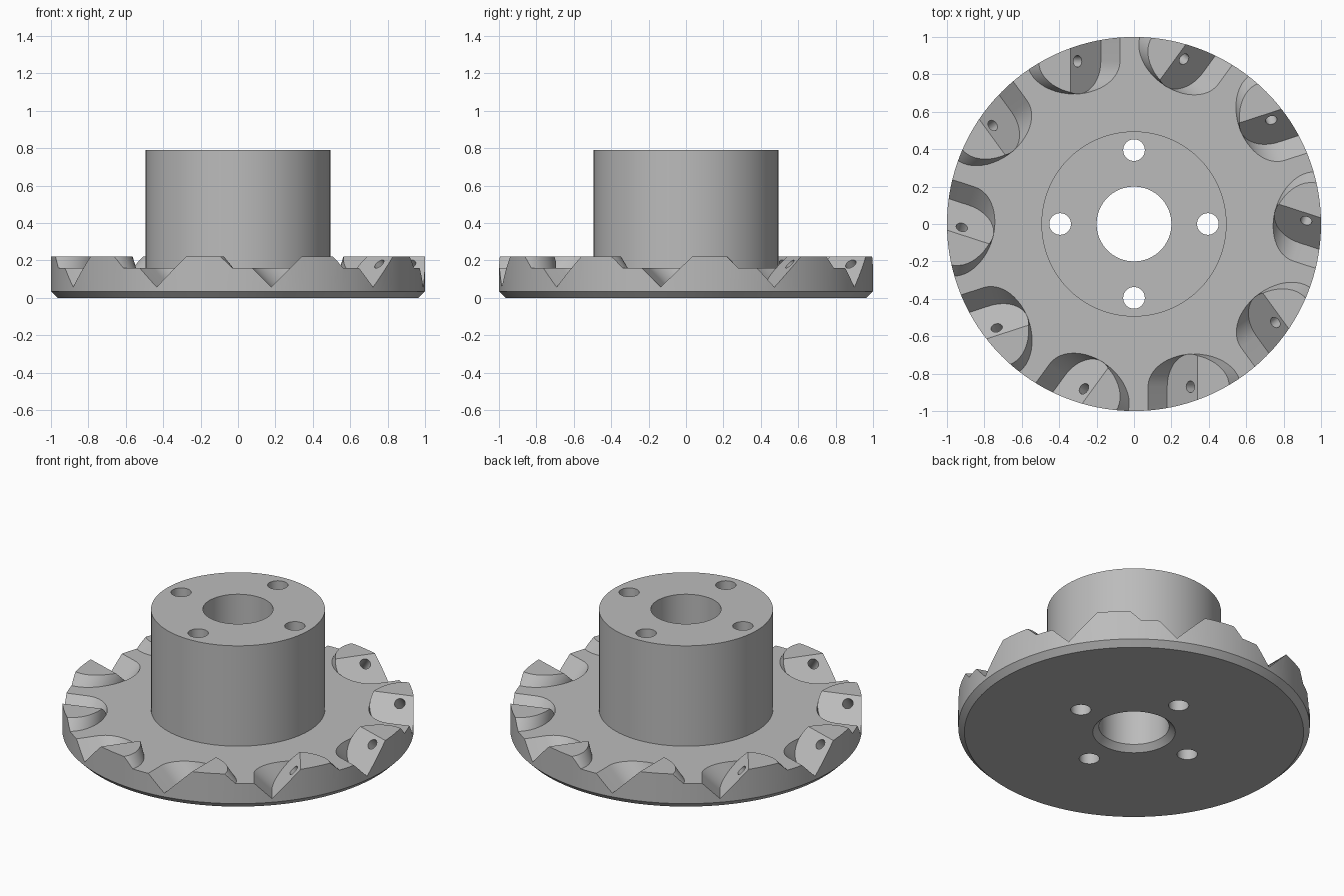
import bpy, bmesh
from math import pi, sin, cos, radians
from mathutils import Matrix, Vector

if "Cube" in bpy.data.objects:
    bpy.data.objects.remove(bpy.data.objects["Cube"], do_unlink=True)

steel = bpy.data.materials.new("grey steel")
steel.use_nodes = True
GREY = (0.5, 0.5, 0.5, 1)
steel.diffuse_color = GREY
steel.node_tree.nodes["Principled BSDF"].inputs["Base Color"].default_value = GREY

TEETH = 10
SEAT_SLOPE = radians(45)   # tilt of each insert seat
SEAT_OFFSET = -0.085       # seat plane along its own normal
SEAT_MID = 0.341           # seat centre line along the slope
SEAT_R = 0.175             # rounded inner end of seat
SEAT_Y = -0.87             # centre of rounded end


def make(name, bm):
    bmesh.ops.recalc_face_normals(bm, faces=bm.faces)
    mesh = bpy.data.meshes.new(name)
    bm.to_mesh(mesh)
    bm.free()
    mesh.materials.append(steel)
    obj = bpy.data.objects.new(name, mesh)
    bpy.context.collection.objects.link(obj)
    return obj


def lathe(name, profile, x=0, y=0, segs=96):
    """Solid of stacked rings from (radius, height) pairs."""
    bm = bmesh.new()
    rings = [[bm.verts.new((x + r * cos(2 * pi * i / segs), y + r * sin(2 * pi * i / segs), z))
              for i in range(segs)] for r, z in profile]
    for a, b in zip(rings, rings[1:]):
        for i in range(segs):
            j = (i + 1) % segs
            bm.faces.new((a[i], a[j], b[j], b[i]))
    bm.faces.new(rings[0])
    bm.faces.new(rings[-1])
    return make(name, bm)


def seat_prism(name, outline, low, high, turn):
    """Extrude an outline lying in the seat plane along the seat normal."""
    t = Vector((cos(SEAT_SLOPE), 0, sin(SEAT_SLOPE)))
    n = Vector((-sin(SEAT_SLOPE), 0, cos(SEAT_SLOPE)))
    rot = Matrix.Rotation(turn, 3, "Z")
    bm = bmesh.new()
    ends = [[bm.verts.new(rot @ (t * u + n * (SEAT_OFFSET + h) + Vector((0, v, 0))))
             for u, v in outline] for h in (low, high)]
    for i in range(len(outline)):
        j = (i + 1) % len(outline)
        bm.faces.new((ends[0][i], ends[0][j], ends[1][j], ends[1][i]))
    for end in ends:
        bm.faces.new(end)
    return make(name, bm)


def arc(radius, sweep, steps):
    return [(SEAT_MID + radius * cos(sweep * i / steps), SEAT_Y + radius * sin(sweep * i / steps))
            for i in range(steps + 1)]


def combine(target, tool, operation):
    """Apply a boolean and discard the tool."""
    mod = target.modifiers.new("bool", "BOOLEAN")
    mod.operation, mod.object, mod.solver = operation, tool, "EXACT"
    graph = bpy.context.evaluated_depsgraph_get()
    mesh = bpy.data.meshes.new_from_object(target.evaluated_get(graph))
    target.modifiers.clear()
    target.data = mesh
    bpy.data.objects.remove(tool, do_unlink=True)


# Oversized disc, trimmed to the rim later
body = lathe("cutter_body", [(1.15, -0.2), (1.15, 0.16)])

# Tooth bosses, then insert pockets, then screw holes
u_shape = arc(SEAT_R, pi, 24) + [(SEAT_MID - SEAT_R, -1.1), (SEAT_MID + SEAT_R, -1.1)]
screw = arc(0.031, 2 * pi, 24)[:-1]
steps = (("boss", u_shape, -0.3, 0, "UNION"),
         ("pocket", u_shape, 0, 0.28, "DIFFERENCE"),
         ("screw_hole", screw, -0.14, 0.1, "DIFFERENCE"))
for name, outline, low, high, operation in steps:
    for k in range(TEETH):
        combine(body, seat_prism(name, outline, low, high, 2 * pi * k / TEETH), operation)

# Trim to the chamfered rim and tooth height
combine(body, lathe("rim", [(0.965, 0), (1, 0.035), (1, 0.22)], segs=128), "INTERSECT")

# Hub, chamfered bore and bolt holes
combine(body, lathe("hub", [(0.495, 0.08), (0.495, 0.79)]), "UNION")
combine(body, lathe("bore", [(0.27, -0.035), (0.2, 0.035), (0.2, 0.9)], segs=64), "DIFFERENCE")
for k in range(4):
    a = k * pi / 2
    combine(body, lathe("bolt_hole", [(0.058, -0.1), (0.058, 0.9)],
                        0.395 * cos(a), 0.395 * sin(a), 32), "DIFFERENCE")

# Smooth round surfaces, crisp edges
bpy.ops.object.select_all(action="DESELECT")
body.select_set(True)
bpy.context.view_layer.objects.active = body
bpy.ops.object.shade_smooth_by_angle(angle=radians(25))
